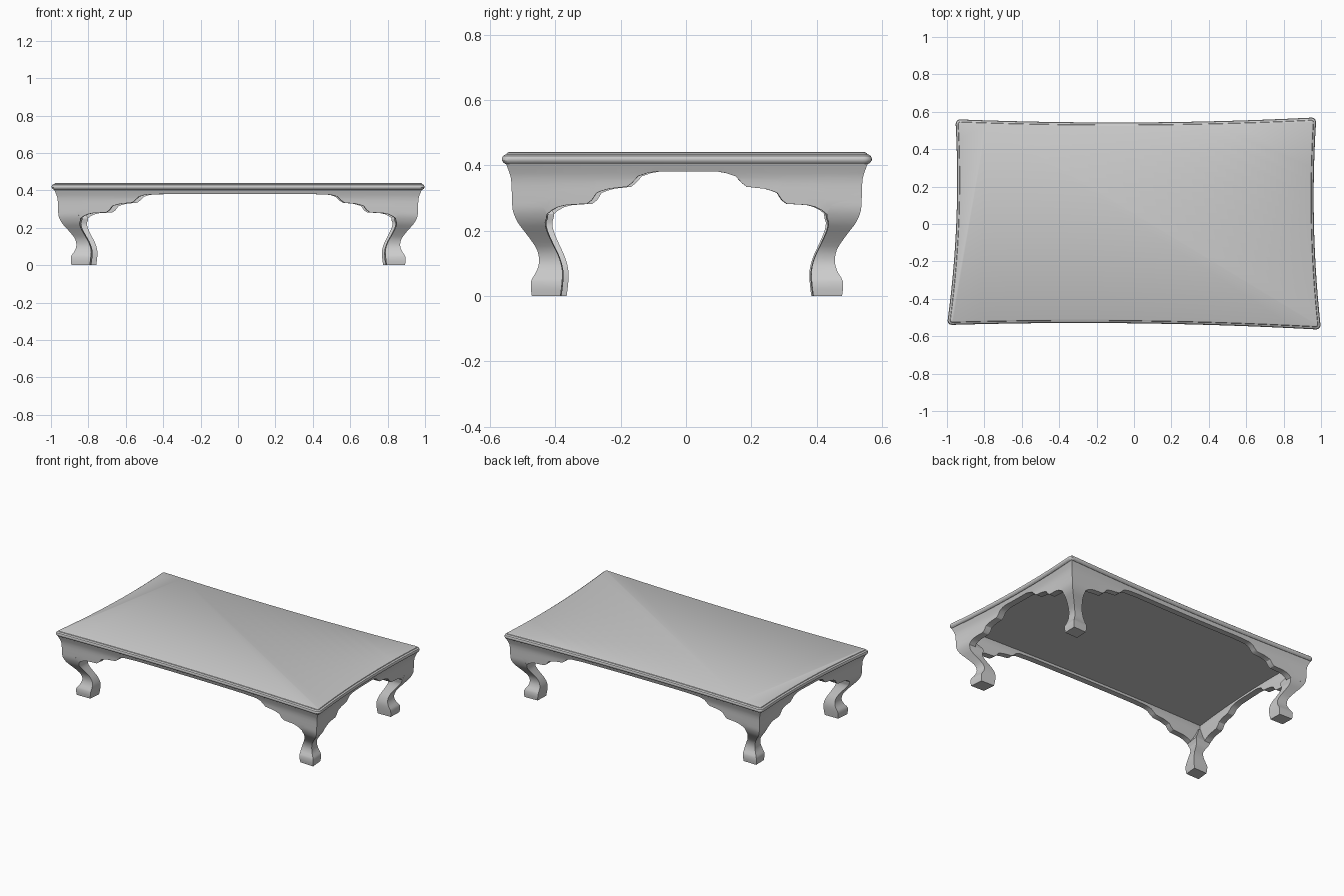
import bpy, bmesh, math
from mathutils import Vector

if "Cube" in bpy.data.objects:
    bpy.data.objects.remove(bpy.data.objects["Cube"])

A, B = 1.0, 0.56          # nominal half length and half depth
KX, KY = 1.1, 0.97        # detail scale along x and y


def warp(x, y, z):
    """Bow the four sides inward and skew the corners slightly."""
    u, v = x / A, y / B
    left = 0.95 - 0.0225 * v + 0.0275 * v * v
    right = 0.962 - 0.0125 * v + 0.0255 * v * v
    back = 0.543 + 0.005 * u + 0.022 * u * u
    front = 0.531 + 0.0125 * u + 0.0215 * u * u
    return Vector(((1 + u) / 2 * right - (1 - u) / 2 * left,
                   (1 + v) / 2 * back - (1 - v) / 2 * front, z))


def curve(points, z):
    """Smooth value at height z through (z, value) points."""
    n = len(points)

    def slope(k):
        a, b = points[max(k - 1, 0)], points[min(k + 1, n - 1)]
        return (b[1] - a[1]) / (b[0] - a[0])
    k = 0
    while k < n - 2 and z > points[k + 1][0]:
        k += 1
    (z0, a), (z1, b) = points[k], points[k + 1]
    h = z1 - z0
    t = min(max((z - z0) / h, 0), 1)
    return ((2*t**3 - 3*t*t + 1) * a + (t**3 - 2*t*t + t) * h * slope(k)
            + (3*t*t - 2*t**3) * b + (t**3 - t*t) * h * slope(k + 1))


def loft(name, rings):
    """Skin closed rings of nominal points, cap both ends, warp."""
    bm = bmesh.new()
    rows = [[bm.verts.new(warp(*p)) for p in r] for r in rings]
    n = len(rows[0])
    for a, b in zip(rows, rows[1:]):
        for i in range(n):
            j = (i + 1) % n
            bm.faces.new((a[i], a[j], b[j], b[i]))
    bm.faces.new(rows[0])
    bm.faces.new(rows[-1])
    bmesh.ops.remove_doubles(bm, verts=bm.verts, dist=1e-5)
    bmesh.ops.recalc_face_normals(bm, faces=bm.faces)
    me = bpy.data.meshes.new(name)
    bm.to_mesh(me)
    bm.free()
    ob = bpy.data.objects.new(name, me)
    bpy.context.collection.objects.link(ob)
    bpy.ops.object.select_all(action='DESELECT')
    ob.select_set(True)
    bpy.context.view_layer.objects.active = ob
    bpy.ops.object.shade_smooth_by_angle(angle=math.radians(30))
    return ob


def outline(inset, z, radius=0.028, segs=6, steps=14):
    """Rounded rectangle with subdivided sides."""
    r = max(radius - inset, 0.012)
    cx, cy = A - inset - r, B - inset - r
    pts = []
    for k, (sx, sy) in enumerate([(1, 1), (-1, 1), (-1, -1), (1, -1)]):
        for i in range(segs + 1):
            a = math.pi / 2 * (k + i / segs)
            pts.append(Vector((sx*cx + r*math.cos(a), sy*cy + r*math.sin(a), z)))
    out = []
    for i, p in enumerate(pts):
        q = pts[(i + 1) % len(pts)]
        m = steps if (q - p).length > 0.5 else 1
        out += [p.lerp(q, j / m) for j in range(m)]
    return out


# Table top with rounded edge and raised lip
top_profile = [(0.03, 0.403), (0.012, 0.403), (0.004, 0.408), (0, 0.415), (0, 0.421),
               (0.003, 0.428), (0.009, 0.432), (0.013, 0.433), (0.015, 0.437), (0.021, 0.44)]
loft("table_top", [outline(i, z) for i, z in top_profile])

# Distance from the nominal corner to the outer and inner leg faces, by height
OUTER = [(0, 0.09), (0.043, 0.087), (0.075, 0.104), (0.105, 0.112), (0.14, 0.106), (0.17, 0.088),
         (0.2, 0.066), (0.225, 0.048), (0.26, 0.034), (0.30, 0.031), (0.36, 0.028), (0.406, 0.013)]
INNER = [(0, 0.18), (0.04, 0.185), (0.08, 0.185), (0.12, 0.174), (0.16, 0.155), (0.2, 0.138),
         (0.225, 0.134), (0.25, 0.14), (0.30, 0.11), (0.36, 0.08)]

# Scalloped lower edge of the apron: (distance from corner, height)
SCALLOP = [(0, 0.25), (0.14, 0.25), (0.155, 0.262), (0.175, 0.272), (0.2, 0.278), (0.265, 0.282),
           (0.28, 0.293), (0.295, 0.315), (0.31, 0.321), (0.335, 0.328), (0.39, 0.334),
           (0.405, 0.345), (0.425, 0.366), (0.455, 0.376)]
THICK = 0.042


def apron(name, along_x, sign):
    length = 2 * A / KX if along_x else 2 * B / KY
    first = [(s, b, False) for s, b in SCALLOP]
    s0 = SCALLOP[-1][0]
    mid = [(s0 + (length - 2 * s0) * i / 10, 0.38, False) for i in range(1, 10)]
    stations = first + mid + [(s, b, True) for s, b in reversed(SCALLOP)]
    rings = []
    for s, b, flip in stations:
        zs = [b + (max(b, 0.36) - b) * i / 5 for i in range(6)]
        zs += [zs[-1] + (0.406 - zs[-1]) * i / 3 for i in range(1, 4)]
        ring = []
        for t, heights in ((0, zs), (THICK, zs[::-1])):
            for z in heights:
                d = curve(OUTER, z) + t
                e = max(s, d)                      # mitre at the corner
                e = length - e if flip else e
                if along_x:
                    ring.append((-A + e * KX, sign * (B - d * KY), z))
                else:
                    ring.append((sign * (A - d * KX), -B + e * KY, z))
        rings.append(ring)
    loft(name, rings)


# Aprons on all four sides
apron("apron_front", True, -1)
apron("apron_back", True, 1)
apron("apron_left", False, -1)
apron("apron_right", False, 1)

# Curved legs with square feet
heights = [0, 0.02, 0.043] + [0.043 + 0.317 * i / 26 for i in range(1, 27)]
for sx, side in ((-1, "left"), (1, "right")):
    for sy, end in ((-1, "front"), (1, "back")):
        rings = []
        for z in heights:
            o, i = curve(OUTER, z), curve(INNER, z)
            rings.append([(sx * (A - a * KX), sy * (B - b * KY), z)
                          for a, b in ((o, o), (i, o), (i, i), (o, i))])
        loft(f"leg_{end}_{side}", rings)
